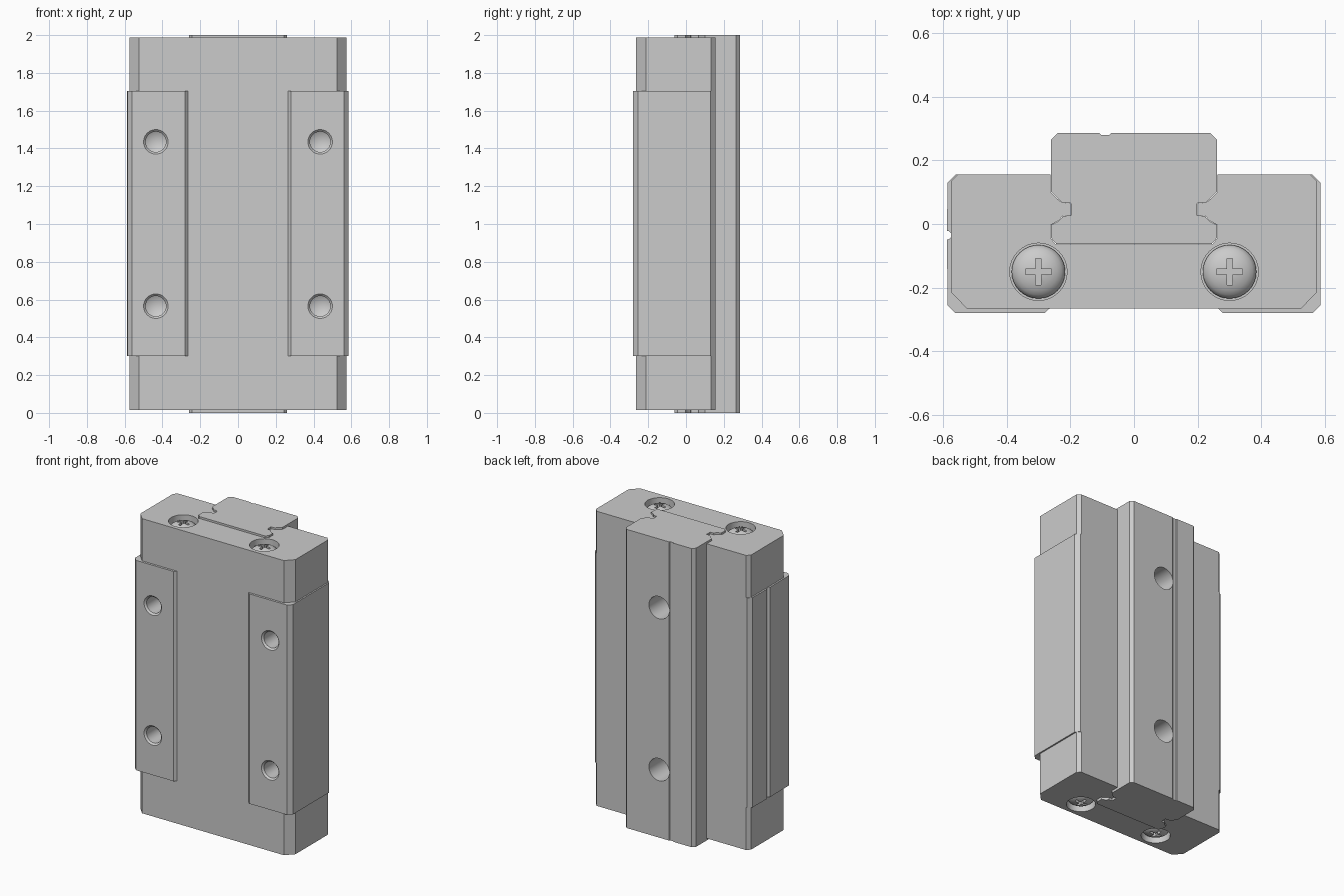
import bpy, bmesh, math
from mathutils import Matrix, Vector

if "Cube" in bpy.data.objects:
    bpy.data.objects.remove(bpy.data.objects["Cube"])

G = 0.002  # running clearance between rail and carriage


def finish(bm, name):
    bmesh.ops.recalc_face_normals(bm, faces=bm.faces)
    me = bpy.data.meshes.new(name)
    bm.to_mesh(me)
    bm.free()
    ob = bpy.data.objects.new(name, me)
    bpy.context.collection.objects.link(ob)
    return ob


def prism(bm, pts, z0, z1, mat=Matrix()):
    lo = [bm.verts.new(mat @ Vector((x, y, z0))) for x, y in pts]
    hi = [bm.verts.new(mat @ Vector((x, y, z1))) for x, y in pts]
    bm.faces.new(lo[::-1])
    bm.faces.new(hi)
    for i in range(len(pts)):
        j = (i + 1) % len(pts)
        bm.faces.new((lo[i], lo[j], hi[j], hi[i]))


def lathe(bm, profile, mat, n=32):
    # profile of (radius, height), starting and ending on the axis
    rings = []
    for r, h in profile:
        k = 1 if r == 0 else n
        rings.append([bm.verts.new(mat @ Vector((r * math.cos(2 * math.pi * i / n),
                                                 r * math.sin(2 * math.pi * i / n), h)))
                      for i in range(k)])
    for a, b in zip(rings, rings[1:]):
        for i in range(n):
            j = (i + 1) % n
            q = [a[i % len(a)], a[j % len(a)], b[j % len(b)], b[i % len(b)]]
            bm.faces.new(list(dict.fromkeys(q)))


def place(loc, direction):
    # local +z points along the outward direction
    return Matrix.Translation(loc) @ Vector(direction).to_track_quat('Z', 'Y').to_matrix().to_4x4()


def cut(ob, bm):
    cutter = finish(bm, "cutter")
    cutter.hide_render = True
    m = ob.modifiers.new("cut", 'BOOLEAN')
    m.operation, m.solver, m.object = 'DIFFERENCE', 'EXACT', cutter
    bpy.context.view_layer.objects.active = ob
    bpy.ops.object.modifier_apply(modifier=m.name)
    bpy.data.objects.remove(cutter)


def smooth(ob, deg=25):
    bpy.ops.object.select_all(action='DESELECT')
    ob.select_set(True)
    bpy.context.view_layer.objects.active = ob
    bpy.ops.object.shade_smooth_by_angle(angle=math.radians(deg))


def mirrored(half):
    return half + [(-x, y) for x, y in reversed(half)]


def groove(cx, cy, r, ax):
    # half-round marking groove; ax is the direction into the material
    a0 = math.atan2(ax[1], ax[0])
    return [(cx + r * math.cos(a0 + t), cy + r * math.sin(a0 + t))
            for t in [math.pi / 2 - math.pi * i / 6 for i in range(7)]]


# Raceway side of the rail, from back to front
race = [(0.26, 0.1), (0.24, 0.08), (0.225, 0.068), (0.198, 0.065), (0.198, 0.027), (0.222, 0.025),
        (0.235, 0.01), (0.26, -0.003), (0.26, -0.044), (0.244, -0.062)]

# Rail with back groove and counterbored mounting holes
rail_pts = mirrored(race[::-1] + [(0.26, 0.265), (0.24, 0.285)])
mid = rail_pts.index((-0.24, 0.285))
g = [(-0.072, 0.285), (-0.078, 0.279), (-0.102, 0.279), (-0.108, 0.285)]
rail_pts[mid:mid] = g
bm = bmesh.new()
prism(bm, rail_pts, 0, 2)
rail = finish(bm, "rail")
bm = bmesh.new()
for z in (0.455, 1.54):
    lathe(bm, [(0, 0.05), (0.075, 0.05), (0.075, -0.2), (0.045, -0.2), (0.045, -0.4), (0, -0.4)],
          place((0, 0.285, z), (0, 1, 0)))
cut(rail, bm)
smooth(rail)

# Channel wall in the carriage, front to back
channel = [(x + G, y - (G if y < -0.05 else 0)) for x, y in race] + []
channel = [(0.26 + G, 0.155)] + channel

# Carriage block with raised front pads and a side groove
block_half = [(0.265, -0.265), (0.28, -0.28), (0.56, -0.28), (0.585, -0.255),
              (0.585, 0.13), (0.56, 0.155)] + channel
block_pts = mirrored(block_half)
i = block_pts.index((-0.585, 0.13)) + 1
block_pts[i:i] = groove(-0.587, -0.035, 0.014, (1, 0))
bm = bmesh.new()
prism(bm, block_pts, 0.3, 1.705)
block = finish(bm, "carriage_block")
bm = bmesh.new()
for x in (-0.435, 0.435):
    for z in (0.565, 1.435):
        lathe(bm, [(0, 0.02), (0.085, 0.02), (0.065, 0), (0.054, -0.011), (0.054, -0.16), (0, -0.19)],
              place((x, -0.28, z), (0, -1, 0)))
cut(block, bm)
smooth(block)

# End caps with screw pockets, and domed cross-slot screws
cap_half = [(0.525, -0.265), (0.575, -0.213), (0.575, 0.133), (0.553, 0.155)] + channel
w, l = 0.0085, 0.041
cross = [(w, w), (w, l), (-w, l), (-w, w), (-l, w), (-l, -w),
         (-w, -w), (-w, -l), (w, -l), (w, -w), (l, -w), (l, w)]
for side, z_in, z_out, d in (("bottom", 0.3, 0.015, -1), ("top", 1.705, 1.988, 1)):
    bm = bmesh.new()
    prism(bm, mirrored(cap_half), min(z_in, z_out), max(z_in, z_out))
    cap = finish(bm, side + "_end_cap")
    bm = bmesh.new()
    for x in (-0.3, 0.3):
        lathe(bm, [(0, 0.03), (0.09, 0.03), (0.09, -0.065), (0, -0.065)],
              place((x, -0.15, z_out), (0, 0, d)))
    cut(cap, bm)
    smooth(cap)
    for x in (-0.3, 0.3):
        mat = place((x, -0.15, z_out), (0, 0, d))
        dome = [(0.084 * math.cos(t), -0.05 + 0.043 * math.sin(t))
                for t in [math.pi / 2 * k / 6 for k in range(6)]]
        bm = bmesh.new()
        lathe(bm, [(0, -0.065), (0.084, -0.065)] + dome + [(0, -0.007)], mat)
        screw = finish(bm, side + "_screw")
        bm = bmesh.new()
        prism(bm, cross, -0.035, 0.02, mat)
        cut(screw, bm)
        smooth(screw)
